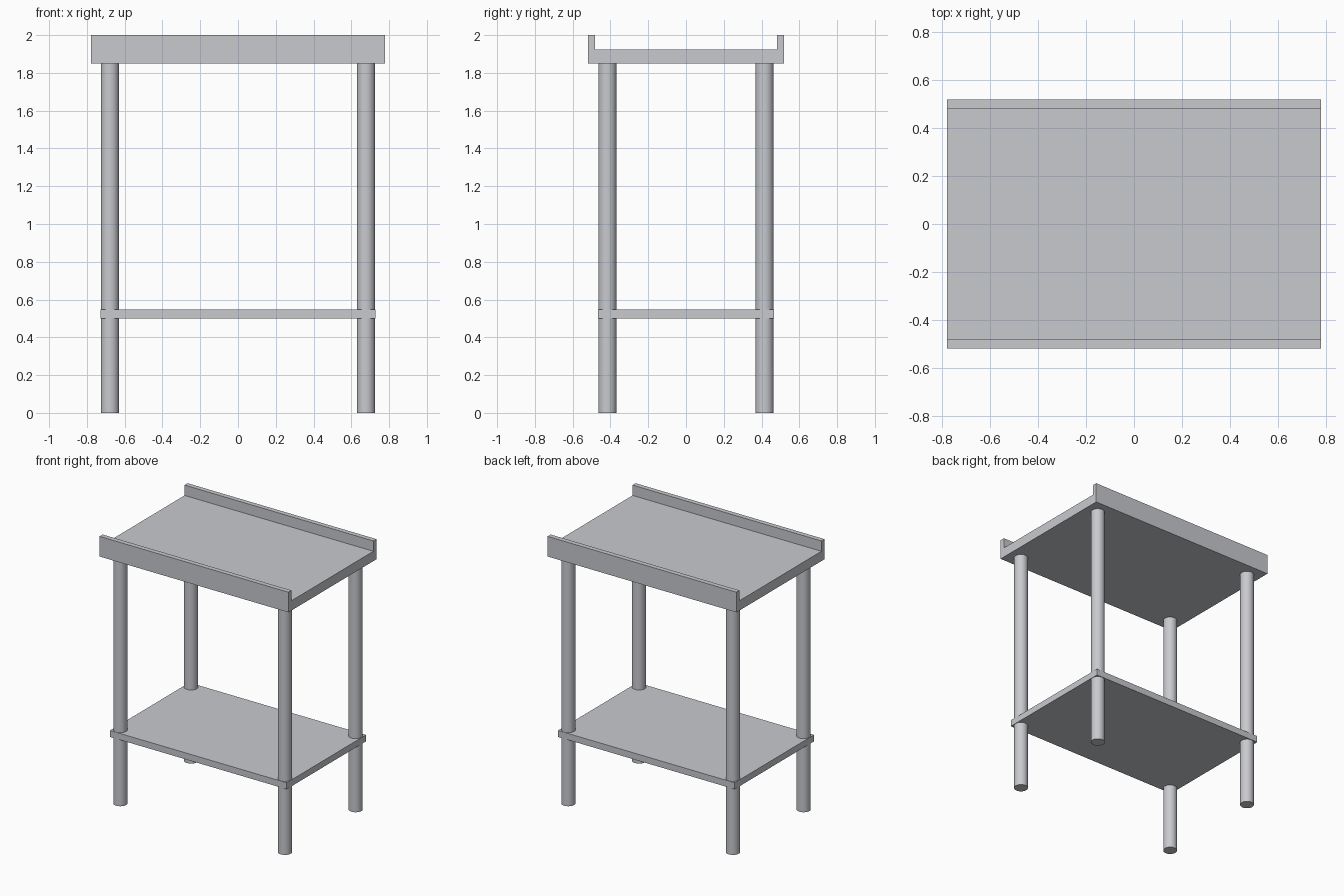
import bpy
import math

cube = bpy.data.objects.get("Cube")
if cube:
    bpy.data.objects.remove(cube, do_unlink=True)

steel = bpy.data.materials.new("brushed_steel_grey")
steel.use_nodes = True
colour = (0.58, 0.59, 0.62, 1)
steel.diffuse_color = colour
steel.node_tree.nodes["Principled BSDF"].inputs["Base Color"].default_value = colour


def prism(name, profile, half_length):
    """Extrude a (y, z) profile along x."""
    n = len(profile)
    verts = [(x, y, z) for x in (-half_length, half_length) for y, z in profile]
    faces = [tuple(reversed(range(n))), tuple(range(n, 2 * n))]
    faces += [(i, (i + 1) % n, (i + 1) % n + n, i + n) for i in range(n)]
    mesh = bpy.data.meshes.new(name)
    mesh.from_pydata(verts, [], faces)
    mesh.materials.append(steel)
    obj = bpy.data.objects.new(name, mesh)
    bpy.context.collection.objects.link(obj)
    return obj


def leg(name, x, y, radius, height):
    bpy.ops.mesh.primitive_cylinder_add(
        vertices=48, radius=radius, depth=height, location=(x, y, height / 2))
    obj = bpy.context.object
    obj.name = name
    obj.data.materials.append(steel)
    bpy.ops.object.shade_smooth_by_angle(angle=math.radians(30))


# Worktop with raised lips along the front and back
bottom, deck, rim = 1.85, 1.923, 2.0
outer, inner = 0.518, 0.482
prism("worktop", [(-outer, bottom), (outer, bottom), (outer, rim), (inner, rim),
                  (inner, deck), (-inner, deck), (-inner, rim), (-outer, rim)], 0.778)

# Lower shelf
prism("lower_shelf", [(-0.467, 0.5), (0.467, 0.5), (0.467, 0.548), (-0.467, 0.548)], 0.728)

# Four round legs
for side, sx in (("right", -1), ("left", 1)):
    for end, sy in (("front", -1), ("back", 1)):
        leg(f"{end}_{side}_leg", sx * 0.678, sy * 0.416, 0.048, bottom)
